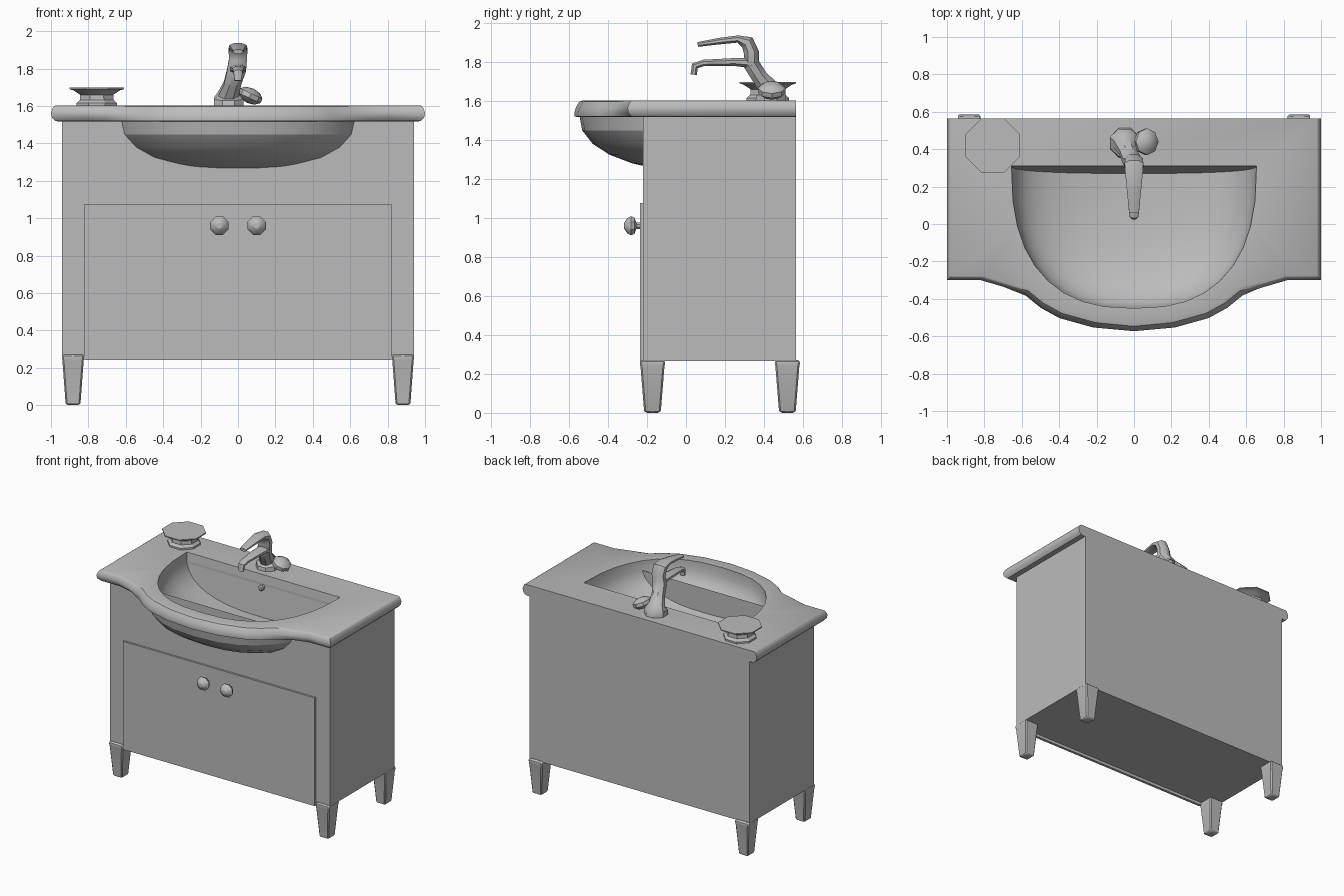
import bpy, bmesh
from math import sin, cos, pi, radians
from mathutils import Vector, Matrix

cube = bpy.data.objects.get("Cube")
if cube:
    bpy.data.objects.remove(cube)

grey = bpy.data.materials.new("plain grey")
grey.use_nodes = True
grey.diffuse_color = (0.5, 0.5, 0.5, 1)
grey.node_tree.nodes["Principled BSDF"].inputs["Base Color"].default_value = (0.5, 0.5, 0.5, 1)


def finish(name, bm, angle=30):
    bmesh.ops.remove_doubles(bm, verts=bm.verts, dist=0.0005)
    bmesh.ops.recalc_face_normals(bm, faces=bm.faces)
    mesh = bpy.data.meshes.new(name)
    bm.to_mesh(mesh)
    bm.free()
    mesh.materials.append(grey)
    obj = bpy.data.objects.new(name, mesh)
    bpy.context.collection.objects.link(obj)
    bpy.ops.object.select_all(action="DESELECT")
    obj.select_set(True)
    bpy.context.view_layer.objects.active = obj
    bpy.ops.object.shade_smooth_by_angle(angle=radians(angle))
    return obj


def add_rings(bm, rings, closed=True):
    """Skin a list of point rings and return their vertices."""
    loops = [[bm.verts.new(p) for p in ring] for ring in rings]
    for a, b in zip(loops, loops[1:]):
        n = len(a)
        for i in range(n if closed else n - 1):
            j = (i + 1) % n
            bm.faces.new((a[i], a[j], b[j], b[i]))
    return loops


def loft(name, rings, angle=30):
    bm = bmesh.new()
    loops = add_rings(bm, rings)
    bm.faces.new(loops[0])
    bm.faces.new(loops[-1])
    return finish(name, bm, angle)


def box(name, x, y, z, open_top=False):
    bm = bmesh.new()
    loops = add_rings(bm, [[(x[0], y[0], h), (x[1], y[0], h), (x[1], y[1], h), (x[0], y[1], h)] for h in z])
    bm.faces.new(loops[0])
    if not open_top:
        bm.faces.new(loops[-1])
    return finish(name, bm)


def lathe(name, centre, profile, axis="Z", sides=8):
    turn = Matrix.Rotation(pi / 2, 3, "X") if axis == "-Y" else Matrix.Identity(3)
    rings = []
    for r, h in profile:
        angles = [2 * pi * (i + 0.5) / sides for i in range(sides)]
        rings.append([Vector(centre) + turn @ Vector((r * cos(a), r * sin(a), h)) for a in angles])
    return loft(name, rings)


def tube(name, path, sides=8):
    """Path entries are x, y, z, half width, half thickness."""
    pts = [Vector(p[:3]) for p in path]
    rings = []
    for i, p in enumerate(path):
        along = pts[min(i + 1, len(pts) - 1)] - pts[max(i - 1, 0)]
        along.x = 0
        across = along.normalized().cross(Vector((1, 0, 0)))
        rings.append([pts[i] + Vector((p[3] * cos(a), 0, 0)) + across * p[4] * sin(a)
                      for a in (2 * pi * (k + 0.5) / sides for k in range(sides))])
    return loft(name, rings, 40)


def power(value, n):
    return (1 if value >= 0 else -1) * abs(value) ** (2 / n)


def bowl_rings(half_x, half_y, depth, back, top, lean, n, steps=18, levels=9):
    """Half of a squarish ellipsoid, cut flat at the back."""
    rings = []
    for k in range(levels + 1):
        phi = pi / 2 * k / levels
        r, s = power(cos(phi), n), power(sin(phi), n)
        rings.append([(half_x * r * power(cos(pi * i / steps), n),
                       back - lean * s - (half_y - lean) * r * power(sin(pi * i / steps), n),
                       top - depth * s) for i in range(steps + 1)])
    return rings


# Cabinet and door panel
box("cabinet", (-0.94, 0.94), (-0.22, 0.565), (0.265, 1.53), open_top=True)
box("door_panel", (-0.82, 0.82), (-0.235, -0.215), (0.242, 1.077))

# Tapered legs and door knobs
for side, sx in (("right", -1), ("left", 1)):
    for place, y in (("front", -0.172), ("back", 0.52)):
        rings = [[(sx * 0.882 + i * w, y + j * w * 1.08, z) for i, j in ((-1, -1), (1, -1), (1, 1), (-1, 1))]
                 for w, z in ((0.032, 0), (0.04, 0.012), (0.057, 0.24), (0.06, 0.255), (0.057, 0.272))]
        leg = loft(f"{place}_{side}_leg", rings)
        bevel = leg.modifiers.new("soft corners", "BEVEL")
        bevel.width = 0.008
        bevel.limit_method = "ANGLE"
        bevel.angle_limit = radians(50)
    lathe(f"{side}_knob", (sx * 0.1, -0.23, 0.96),
          ((0.018, 0), (0.018, 0.025), (0.045, 0.035), (0.053, 0.052), (0.042, 0.072), (0.016, 0.088)), "-Y")

# Countertop outline with a bowed front
half = [(1, 0.565), (1, -0.3), (0.82, -0.3), (0.7, -0.335), (0.58, -0.385), (0.5, -0.45),
        (0.4, -0.505), (0.22, -0.555)]
outline = half + [(0, -0.575)] + [(-x, y) for x, y in reversed(half)]


def edge_ring(z, edge, bow):
    ring = []
    for x, y in outline:
        inset = bow if abs(x) < 0.65 else edge
        sx = (x > 0) - (x < 0)
        ring.append((x - sx * inset * (1 if abs(x) > 0.9 else 0.5), y if y > 0.5 else y + inset, z))
    return ring


# Countertop, its moulded edge and the sunken basin
bm = bmesh.new()
edge = add_rings(bm, [edge_ring(*p) for p in (
    (1.517, 0.04, 0.03), (1.52, 0.022, 0.004), (1.54, 0.004, 0.002), (1.565, 0, 0.01),
    (1.585, 0.008, 0.02), (1.597, 0.014, 0.028), (1.602, 0.022, 0.045))])
basin = add_rings(bm, bowl_rings(0.655, 0.80, 0.31, 0.31, 1.602, 0.04, 2.5), closed=False)
bm.faces.new([r[0] for r in basin] + [r[-1] for r in reversed(basin[:-1])])
under = [bm.verts.new((v.co.x, v.co.y, 1.517)) for v in basin[0]]


def loop_edges(loop):
    return [bm.edges.get((a, b)) or bm.edges.new((a, b)) for a, b in zip(loop, loop[1:] + loop[:1])]


for outer, inner in ((edge[-1], basin[0]), (edge[0], under)):
    bmesh.ops.triangle_fill(bm, use_beauty=True, edges=loop_edges(outer) + loop_edges(inner))
finish("countertop_with_basin", bm, 35)

# Basin underside showing below the bowed front
bm = bmesh.new()
shell = add_rings(bm, bowl_rings(0.73, 0.85, 0.32, 0.3, 1.54, 0, 2.4, 16, 7), closed=False)
bm.faces.new([r[0] for r in shell] + [r[-1] for r in reversed(shell[:-1])])
finish("basin_underside", bm, 25)

# Overflow cap on the back wall of the basin
lathe("overflow_cap", (0, 0.305, 1.51), ((0.022, 0), (0.022, 0.028), (0.014, 0.034)), "-Y")

# Tap: base, leaning column and lever in one sweep, then the spout
tube("tap_column_and_lever", (
    (-0.05, 0.435, 1.6, 0.085, 0.085), (-0.05, 0.435, 1.64, 0.085, 0.08), (-0.05, 0.425, 1.665, 0.06, 0.055),
    (-0.03, 0.38, 1.72, 0.05, 0.045), (-0.008, 0.335, 1.79, 0.055, 0.045), (0, 0.335, 1.85, 0.052, 0.042),
    (0, 0.315, 1.9, 0.054, 0.04), (0, 0.265, 1.918, 0.05, 0.02), (0, 0.17, 1.907, 0.04, 0.018),
    (0, 0.06, 1.89, 0.028, 0.013)))
tube("tap_spout", (
    (0, 0.34, 1.795, 0.045, 0.03), (0, 0.25, 1.8, 0.045, 0.022), (0, 0.09, 1.795, 0.032, 0.018),
    (0, 0.045, 1.78, 0.026, 0.02), (0, 0.04, 1.735, 0.02, 0.018)))

# Rounded control beside the tap
bm = bmesh.new()
bmesh.ops.create_uvsphere(bm, u_segments=8, v_segments=5, radius=1, matrix=(
    Matrix.Translation((0.065, 0.44, 1.655)) @ Matrix.Rotation(radians(25), 4, "Y") @ Matrix.Diagonal((0.07, 0.075, 0.042, 1))))
finish("tap_control", bm, 40)

# Soap dish
lathe("soap_dish", (-0.755, 0.42, 1.6), (
    (0.118, 0), (0.118, 0.015), (0.098, 0.032), (0.096, 0.06), (0.135, 0.084), (0.157, 0.09), (0.157, 0.098)))
